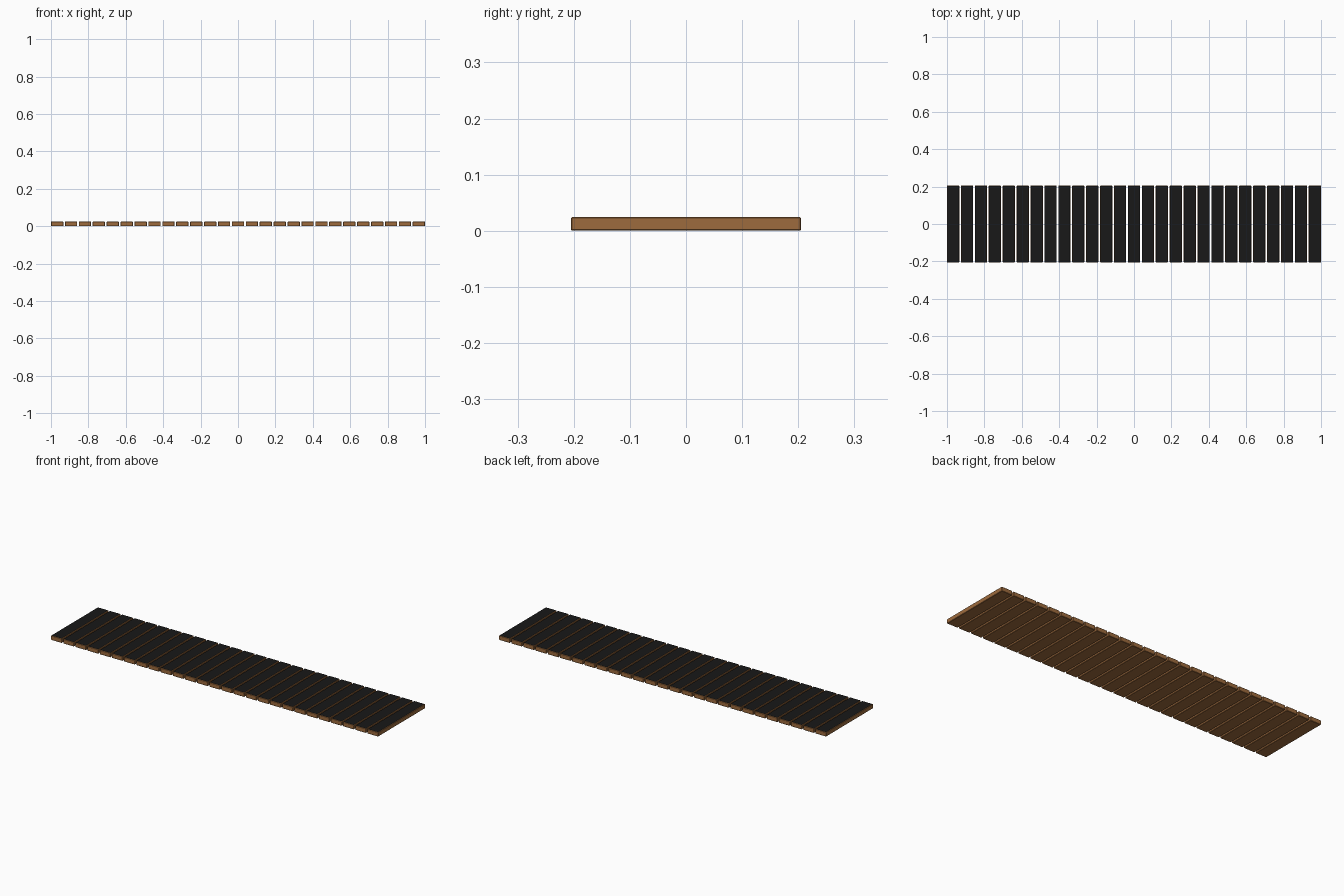
import bpy, bmesh

if "Cube" in bpy.data.objects:
    bpy.data.objects.remove(bpy.data.objects["Cube"])

COUNT, GAP = 27, 0.0085
PITCH = (2 + GAP) / COUNT
DEPTH, HEIGHT = 0.41, 0.0245


def material(name, color):
    m = bpy.data.materials.new(name)
    m.diffuse_color = (*color, 1)
    m.use_nodes = True
    m.node_tree.nodes["Principled BSDF"].inputs["Base Color"].default_value = m.diffuse_color
    return m


wood = material("brown wood", (0.34, 0.147, 0.047))
grip = material("black top", (0.009, 0.009, 0.009))


# Flat plank: brown box with softened edges and a black upper face
def plank(index):
    bm = bmesh.new()
    bmesh.ops.create_cube(bm, size=1)
    x = -1 + (PITCH - GAP) / 2 + index * PITCH
    for v in bm.verts:
        v.co.x = x + v.co.x * (PITCH - GAP)
        v.co.y *= DEPTH
        v.co.z = (v.co.z + 0.5) * HEIGHT
    bmesh.ops.bevel(bm, geom=bm.edges[:], offset=0.002, segments=1,
                    profile=0.5, affect='EDGES')
    bm.normal_update()
    for f in bm.faces:
        f.material_index = 1 if f.normal.z > 0.9 else 0
    name = f"plank_{index + 1}"
    mesh = bpy.data.meshes.new(name)
    bm.to_mesh(mesh)
    bm.free()
    mesh.materials.append(wood)
    mesh.materials.append(grip)
    bpy.context.collection.objects.link(bpy.data.objects.new(name, mesh))


# Row of separate planks along x
for i in range(COUNT):
    plank(i)
